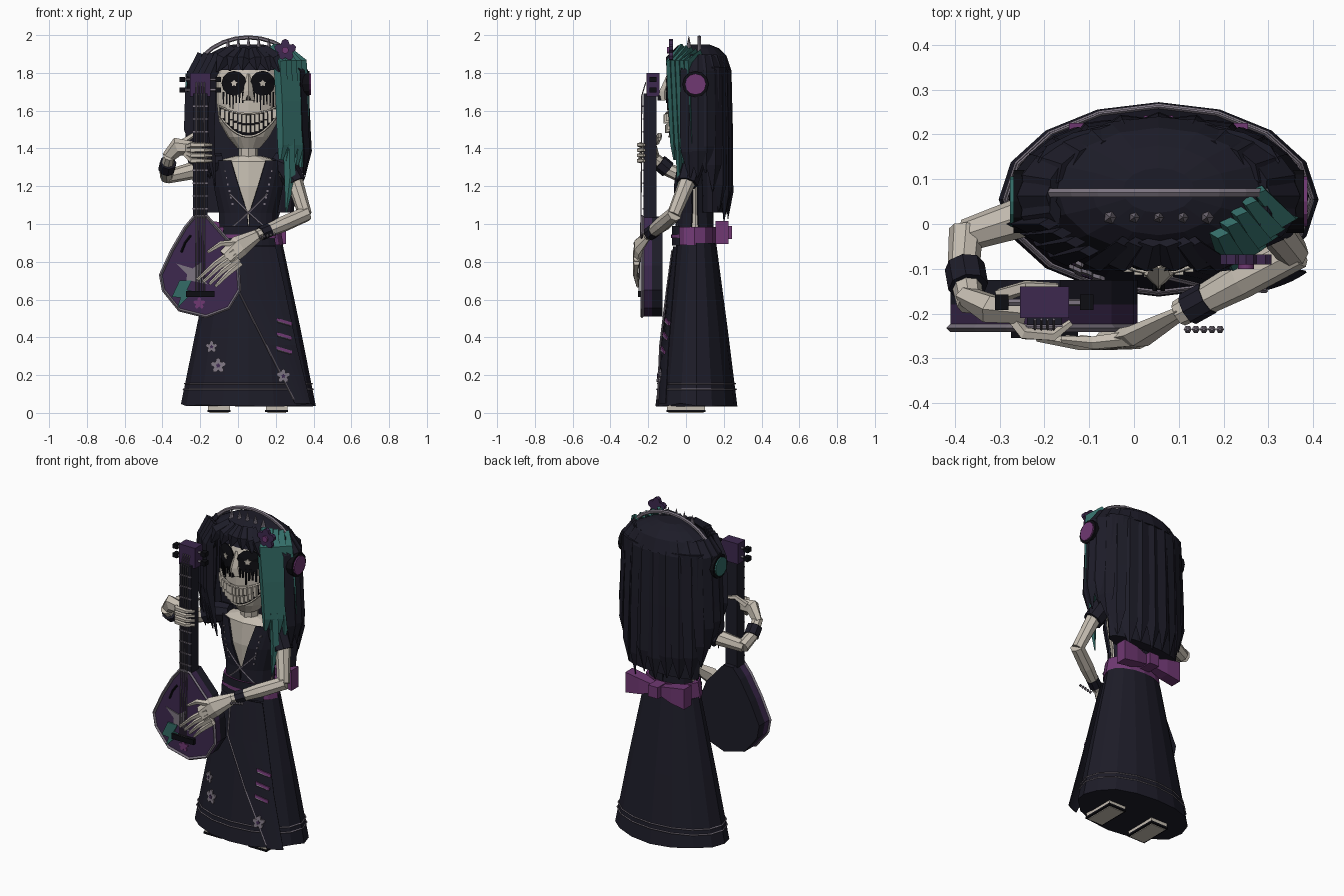
import bpy, bmesh, math, random
from mathutils import Vector, Matrix

random.seed(4)
if "Cube" in bpy.data.objects:
    bpy.data.objects.remove(bpy.data.objects["Cube"])

COLOURS = {"night cloth": (.012, .0115, .021), "black": (.004, .004, .006), "bone": (.56, .51, .44),
           "teal": (.033, .15, .135), "deep purple": (.047, .022, .077), "orchid": (.16, .04, .17),
           "lilac grey": (.2, .175, .215)}
MATS = []
for label, rgb in COLOURS.items():
    m = bpy.data.materials.new(label)
    m.use_nodes = True
    m.diffuse_color = (*rgb, 1)
    m.node_tree.nodes["Principled BSDF"].inputs["Base Color"].default_value = (*rgb, 1)
    MATS.append(m)
CLOTH, BLACK, BONE, TEAL, PURPLE, ORCHID, LILAC = range(7)
CX = .055  # body centre line
TAU = math.tau


def finish(name, bm, solid=0):
    bmesh.ops.recalc_face_normals(bm, faces=bm.faces)
    used = sorted({f.material_index for f in bm.faces})
    for f in bm.faces:
        f.material_index = used.index(f.material_index)
    me = bpy.data.meshes.new(name)
    bm.to_mesh(me)
    bm.free()
    for i in used:
        me.materials.append(MATS[i])
    ob = bpy.data.objects.new(name, me)
    bpy.context.collection.objects.link(ob)
    if solid:
        ob.modifiers.new("thickness", "SOLIDIFY").thickness = solid


def loft(bm, rings, mat, cap=True, closed=True):
    vs = [[bm.verts.new(p) for p in r] for r in rings]
    n = len(vs[0])
    faces = [bm.faces.new((a[i], a[(i + 1) % n], b[(i + 1) % n], b[i]))
             for a, b in zip(vs, vs[1:]) for i in range(n if closed else n - 1)]
    if cap:
        faces += [bm.faces.new(vs[0]), bm.faces.new(vs[-1])]
    for f in faces:
        f.material_index = mat


def tube(bm, pts, radii, mat, n=6, flat=1, ref=(0, 1, 0)):
    pts = [Vector(p) for p in pts]
    radii = radii if isinstance(radii, (list, tuple)) else [radii] * len(pts)
    rings = []
    for i, (p, r) in enumerate(zip(pts, radii)):
        t = (pts[min(i + 1, len(pts) - 1)] - pts[max(i - 1, 0)]).normalized()
        u = Vector(ref).cross(t).normalized()
        v = t.cross(u)
        rings.append([p + u * r * math.cos(TAU * k / n) + v * r * flat * math.sin(TAU * k / n)
                      for k in range(n)])
    loft(bm, rings, mat)


def box(bm, c, size, mat):
    m = Matrix.Translation(c) @ Matrix.Diagonal((*size, 1))
    for v in bmesh.ops.create_cube(bm, size=1, matrix=m)["verts"]:
        for f in v.link_faces:
            f.material_index = mat


def plate(bm, pts, y, thick, mat, fan=False):
    yf = y if callable(y) else (lambda x, z: y)
    a = [bm.verts.new((x, yf(x, z), z)) for x, z in pts]
    b = [bm.verts.new(v.co + Vector((0, thick, 0))) for v in a]
    n = len(a)
    fs = [bm.faces.new((a[i], a[(i + 1) % n], b[(i + 1) % n], b[i])) for i in range(n)]
    if fan:
        x, z = (sum(c) / n for c in zip(*pts))
        mid = bm.verts.new((x, yf(x, z), z))
        fs += [bm.faces.new((a[i], a[(i + 1) % n], mid)) for i in range(n)]
    else:
        fs.append(bm.faces.new(a))
    fs.append(bm.faces.new(b))
    for f in fs:
        f.material_index = mat


def petals(x, z, r, n=20, depth=.45):
    # Five rounded petals; depth 0 gives a disc
    return [(x + k * math.sin(t), z + k * math.cos(t)) for t in (TAU * i / n for i in range(n))
            for k in [r * (1 - depth + depth * abs(math.cos(2.5 * t)))]]


def oval(z, a, b, cy, n=16):
    return [(CX + a * math.cos(TAU * i / n), cy + b * math.sin(TAU * i / n), z) for i in range(n)]


def size_at(rows, z):
    for (z0, *s0), (z1, *s1) in zip(rows, rows[1:]):
        if z <= z1:
            break
    t = max(0, min(1, (z - z0) / (z1 - z0)))
    return [p + (q - p) * t for p, q in zip(s0, s1)]


def front_of(rows, cy, off):
    def f(x, z):
        a, b = size_at(rows, z)
        return cy - b * math.sqrt(max(0, 1 - ((x - CX) / a) ** 2)) - off
    return f


def strip(bm, rows, y, mat, m=5):
    loft(bm, [[(x0 + (x1 - x0) * k / m, y(x0 + (x1 - x0) * k / m, z), z) for k in range(m + 1)]
              for z, x0, x1 in rows], mat, cap=False, closed=False)


def mirrored(rows):
    return [(z, 2 * CX - x1, 2 * CX - x0) for z, x0, x1 in rows]


# Long skirt with a ragged hem, trims and a wrapped front panel
SKIRT = [(.04, .357, .217), (.45, .275, .165), (.9, .18, .105)]
bm = bmesh.new()
rings = [oval(z, a, b, .055) for z, a, b in SKIRT]
rings[0] = [(x, y, z + random.uniform(-.008, .012)) for x, y, z in rings[0]]
loft(bm, rings, CLOTH)
finish("skirt", bm)
bm = bmesh.new()
for z in (.125, .155):
    a, b = size_at(SKIRT, z)
    ring = oval(z, a + .004, b + .004, .055)
    tube(bm, ring + ring[:1], .004, LILAC, 4, ref=(0, 0, 1))
finish("hem_trim", bm)
skirt_front = front_of(SKIRT, .055, .012)


def on_wrap(x, z):
    # The panel hangs flatter than the skirt beneath it
    return (skirt_front(x, z) + skirt_front(CX, z)) / 2 - .004


bm = bmesh.new()
strip(bm, [(.88, 0, .2), (.65, 0, .25), (.36, .147, .31), (.05, .3, .385)], on_wrap, CLOTH)
finish("skirt_wrap_panel", bm, .005)
bm = bmesh.new()
tube(bm, [(x, on_wrap(x, z) - .004, z) for x, z in ((0, .86), (0, .65), (.147, .36), (.295, .07))], .005, LILAC, 4)
for z in (.475, .4, .325):
    plate(bm, [(.205, z + .012), (.285, z - .012), (.285, z + .004), (.205, z + .028)],
          lambda x, z: on_wrap(x, z) - .007, .008, ORCHID)
    tube(bm, [(x, on_wrap(x, z) - .005, z + dz) for x, dz in ((.21, .008), (.28, -.012))], .004, LILAC, 4)
for x, z, r in ((-.14, .35, .033), (-.105, .25, .042), (.24, .195, .038)):
    y = (lambda u, v: on_wrap(u, v) - .007) if x > 0 else (lambda u, v: skirt_front(u, v) + .004)
    plate(bm, petals(x, z, r), y, .009, LILAC, fan=True)
    plate(bm, petals(x, z, r * .3), lambda u, v: y(u, v) - .003, .005, PURPLE, fan=True)
finish("skirt_ornaments", bm)

# Shoes
for side, x in (("right", -.1), ("left", .205)):
    bm = bmesh.new()
    box(bm, (x, 0, .025), (.115, .2, .04), BONE)
    box(bm, (x, 0, .01), (.122, .208, .012), BLACK)
    box(bm, (x, 0, .003), (.1, .185, .006), BONE)
    finish(side + "_shoe", bm)

# Torso, neck and open jacket
TORSO = [(.88, .15, .085), (1.05, .14, .08), (1.2, .17, .095), (1.33, .185, .085), (1.36, .07, .06)]
bm = bmesh.new()
loft(bm, [oval(z, a, b, .05, 12) for z, a, b in TORSO], BONE)
tube(bm, [(CX, .04, 1.33), (CX, .03, 1.47)], .052, BONE, 8)
finish("torso", bm)
bm = bmesh.new()
on_chest = front_of(TORSO, .05, .014)
LAPEL = [(1.335, -.135, -.035), (1.2, -.12, .005), (1.06, -.092, .05), (.96, -.09, CX)]
for rows in (LAPEL, mirrored(LAPEL)):
    strip(bm, rows, on_chest, CLOTH)
    strip(bm, rows, lambda x, z: .1 - on_chest(x, z), CLOTH)
finish("jacket", bm, .01)
bm = bmesh.new()
for s in (-1, 1):
    tube(bm, [(CX + s * dx, on_chest(CX + s * dx, z) - .012, z) for dx, z in ((-.1, 1.16), (0, 1.06), (.09, .98))],
         .005, LILAC, 5)
    for i in range(6):
        x, z = CX + s * (.125 - i * .008), 1.28 - i * .035
        box(bm, (x, on_chest(x, z) - .008, z), (.01, .012, .01), LILAC)
finish("chains_and_studs", bm)

# Sash with a dark front, and a bow behind
SASH = [(.89, .185, .112), (.985, .168, .112)]
bm = bmesh.new()
loft(bm, [oval(z, a, b, .045, 12) for z, a, b in SASH], ORCHID)
sash_front = front_of(SASH, .045, .008)
strip(bm, [(.885, -.09, .2), (.99, -.075, .185)], sash_front, CLOTH, 8)
strip(bm, [(.925, -.08, .2), (.945, -.08, .2)], lambda x, z: sash_front(x, z) - .005, ORCHID, 8)
for s in (-1, 1):
    loft(bm, [[(CX + s * dx, .19 + j * hy, .955 + k * hz) for j, k in ((-1, -1), (1, -1), (1, 1), (-1, 1))]
              for dx, hz, hy in ((.015, .025, .02), (.11, .048, .035), (.2, .062, .035))], ORCHID)
box(bm, (CX, .2, .955), (.065, .085, .07), ORCHID)
finish("sash_and_bow", bm)

# Skull with dark sockets, drips and a wide toothy grin
HEAD = [(1.4, .06, .07), (1.46, .11, .11), (1.54, .155, .128), (1.64, .168, .13), (1.78, .168, .128), (1.89, .11, .09)]
bm = bmesh.new()
loft(bm, [oval(z, a, b, .03) for z, a, b in HEAD], BONE)
tube(bm, [(CX, -.085, 1.79), (CX, -.115, 1.7), (CX, -.112, 1.655)], [.015, .026, .034], BONE, 4)
finish("skull", bm)
bm = bmesh.new()
face, face2 = front_of(HEAD, .03, .007), front_of(HEAD, .03, .011)
for s in (-1, 1):
    ex = CX + s * .076
    plate(bm, petals(ex, 1.745, .066, n=12, depth=0), face, .01, BLACK, fan=True)
    plate(bm, petals(ex, 1.745, .02, n=10), face2, .006, BONE, fan=True)
    plate(bm, [(CX + s * .006, 1.68), (CX + s * .014, 1.655), (CX + s * .004, 1.655)], -.15, .02, BLACK)
    for i in range(7):
        x, low = CX + s * (.03 + i * .017), random.uniform(1.6, 1.65)
        plate(bm, [(x - .005, 1.7), (x + .005, 1.7), (x + .003, low), (x - .003, low)], face, .009, BLACK)
finish("eyes_and_drips", bm)
bm = bmesh.new()
N = 13
us = [-1 + 2 * i / N for i in range(N + 1)]
top = [(CX + .152 * u, 1.583 + .04 * u * u) for u in us]
low = [(CX + .152 * u, 1.462 + .11 * u * u) for u in us]
for i in range(N):
    plate(bm, [top[i], top[i + 1], low[i + 1], low[i]], face, .012, BLACK)
    u = (us[i] + us[i + 1]) / 2
    x = CX + .148 * u
    for z, h in ((1.555 + .047 * u * u, .023), (1.502 + .082 * u * u, .021)):
        box(bm, (x, face(x, z) - .004, z), (.0195, .02, 2 * h * (1 - .45 * u * u)), BONE)
for curve in (top, low):
    tube(bm, [(x, face(x, z) - .002, z) for x, z in curve], .006, BONE, 5)
finish("grin", bm)

# Hair: crown, back mass and pointed locks
bm = bmesh.new()
loft(bm, [oval(z, a, b, .075) for z, a, b in ((1.815, .285, .165), (1.89, .225, .14), (1.93, .15, .1), (1.95, .08, .05))], CLOTH)
loft(bm, [oval(z, a, b, .14) for z, a, b in ((1.06, .24, .065), (1.5, .28, .085), (1.83, .27, .09))], CLOTH)
for i in range(15):
    t = math.radians(-14 + 208 * i / 14)
    n = Vector((math.cos(t), math.sin(t), 0))
    low = random.uniform(.98, 1.06) + .26 * abs(n.x) ** 5
    tube(bm, [(CX + k * .305 * n.x, .06 + k * .165 * n.y, z) for k, z in
              ((.78, 1.89), (.97, 1.81), (1.01, 1.5), (1.04, low + .14), (.98, low))],
         [.04, .052, .054, .047, .004], CLOTH, 4, .4, n)
for i in range(4):
    x = -.15 - .03 * i
    tube(bm, [(x + .05, -.06 + .02 * i, 1.9), (x, -.075 + .025 * i, 1.78), (x - .01, -.06 + .02 * i, 1.5),
              (x + .03, -.03, 1.2 + .04 * i)], [.025, .038, .036, .004], CLOTH, 4, .5)
for dx in (-.15, -.09, -.03, .04, .1, .15):
    tube(bm, [(CX + dx * .5, -.04, 1.925), (CX + dx * .9, -.088, 1.875), (CX + dx * 1.1, -.1, 1.805 + .1 * abs(.15 - abs(dx)))],
         [.03, .04, .006], CLOTH, 4, .5)
finish("hair", bm)
bm = bmesh.new()
for i in range(5):
    x, dy = .222 + .027 * i, .024 * i
    tube(bm, [(.19 + .022 * i, dy - .02, 1.945 - .01 * i), (x, dy - .085, 1.86), (x + .012, dy - .075, 1.65),
              (x + .017, dy - .065, 1.42), (x + .005, dy - .06, 1.34 - .01 * i)],
         [.024, .034, .035, .03, .012], TEAL, 4, .6)
tube(bm, [(.27, -.04, 1.45), (.275, -.035, 1.25), (.255, -.035, 1.06)], [.03, .03, .004], TEAL, 4, .5)
finish("teal_locks", bm)

# Headphones with studs, and a flower
bm = bmesh.new()
tube(bm, [(CX + .305 * math.cos(t), .07, 1.73 + .258 * math.sin(t)) for t in (math.pi * i / 14 for i in range(15))],
     .011, LILAC, 6)
for i in range(5):
    x = CX + (i - 2) * .054
    tube(bm, [(x, .015, 1.925), (x, .015, 1.996 - .006 * abs(i - 2))], [.016, .001], LILAC, 5)
for s, mat in ((-1, TEAL), (1, ORCHID)):
    x = CX + s * .27
    tube(bm, [(x, .05, 1.74), (x + s * .054, .05, 1.74)], .07, BLACK, 12)
    tube(bm, [(x, .05, 1.74), (x + s * .062, .05, 1.74)], .056, mat, 12)
finish("headphones", bm)
bm = bmesh.new()
plate(bm, petals(.25, 1.92, .06, depth=.35), -.09, .022, PURPLE, fan=True)
plate(bm, petals(.25, 1.92, .018, depth=0), -.1, .02, ORCHID, fan=True)
finish("hair_flower", bm)

# Guitar
bm = bmesh.new()
BODY = [(-.23, 1.04), (-.165, 1.04), (-.05, .91), (0, .78), (.008, .65), (-.05, .555), (-.17, .51),
        (-.31, .545), (-.395, .65), (-.41, .73), (-.35, .86), (-.28, .98)]
plate(bm, BODY, -.232, .052, PURPLE)
plate(bm, BODY, -.18, .055, CLOTH)
tube(bm, [(x, -.232, z) for x, z in BODY + BODY[:1]], .009, LILAC, 4)
plate(bm, [(-.325, .79), (-.24, .765), (-.19, .8), (-.2, .73), (-.16, .68), (-.25, .7), (-.275, .68), (-.27, .735)], -.238, .008, LILAC)
plate(bm, [(-.31, .7), (-.245, .7), (-.27, .65), (-.235, .645), (-.32, .555), (-.305, .61), (-.35, .615)], -.241, .009, TEAL)
plate(bm, petals(-.205, .58, .032), -.238, .008, ORCHID, fan=True)
tube(bm, [(-.25, -.234, .94), (-.28, -.234, .9), (-.3, -.234, .85)], .006, BLACK, 4)
box(bm, (-.2, -.242, .63), (.15, .026, .032), BLACK)
finish("guitar_body", bm)
bm = bmesh.new()
box(bm, (-.2, -.19, 1.32), (.078, .07, .74), CLOTH)
box(bm, (-.2, -.175, 1.738), (.11, .07, .125), PURPLE)
for i in range(9):
    box(bm, (-.2, -.227, 1.08 + .068 * i), (.08, .006, .007), LILAC)
for i in range(4):
    x = -.221 + .014 * i
    tube(bm, [(x, -.25, .63), (x, -.238, 1.05), (x, -.234, 1.68), (x, -.213, 1.75)], .003, LILAC, 4)
for s in (-1, 1):
    for z in (1.71, 1.765):
        tube(bm, [(-.2, -.175, z), (-.2 + s * .09, -.175, z)], .008, LILAC, 5)
        box(bm, (-.2 + s * .095, -.175, z), (.03, .035, .026), BLACK)
finish("guitar_neck", bm)

# Right arm, bent up to the guitar neck
bm = bmesh.new()
tube(bm, [(-.12, .05, 1.31), (-.25, .015, 1.28), (-.375, -.025, 1.25)], [.045, .045, .036], BONE, 8)
tube(bm, [(-.375, -.012, 1.25), (-.38, -.1, 1.29), (-.365, -.18, 1.36)], [.038, .036, .03], BONE, 8, ref=(0, 0, 1))
tube(bm, [(-.378, -.095, 1.288), (-.37, -.14, 1.325)], .045, CLOTH, 8, ref=(0, 0, 1))
tube(bm, [(-.375, -.16, 1.35), (-.32, -.19, 1.41), (-.245, -.2, 1.4)], [.032, .05, .038], BONE, 6, .7)
for i in range(4):
    z = 1.335 + .028 * i
    tube(bm, [(-.28, -.2, 1.37 + .012 * i), (-.245, -.245, z), (-.18, -.25, z), (-.14, -.22, z)],
         [.014, .015, .013, .008], BONE, 5, ref=(0, 0, 1))
tube(bm, [(-.3, -.16, 1.43), (-.24, -.14, 1.47), (-.17, -.14, 1.45)], [.018, .015, .009], BONE, 5)
finish("right_arm", bm)

# Left arm, reaching across to the strings
bm = bmesh.new()
tube(bm, [(.2, .05, 1.31), (.3, .01, 1.23), (.355, -.065, 1.05)], [.045, .045, .036], BONE, 8)
tube(bm, [(.365, -.06, 1.055), (.24, -.125, 1.0), (.1, -.2, .94)], [.04, .042, .03], BONE, 8, ref=(0, 0, 1))
tube(bm, [(.165, -.165, .968), (.12, -.19, .949)], .038, CLOTH, 8, ref=(0, 0, 1))
tube(bm, [(.11, -.195, .945), (.01, -.25, .885), (-.06, -.262, .82)], [.03, .058, .05], BONE, 6, .45)
for i in range(4):
    tube(bm, [(-.02 + .012 * i, -.262, .86 - .022 * i), (-.12 + .02 * i, -.268, .79 - .02 * i),
              (-.215 + .032 * i, -.255, .705 - .012 * i)], [.018, .014, .008], BONE, 5)
tube(bm, [(.0, -.255, .9), (-.09, -.265, .895), (-.16, -.258, .85)], [.018, .015, .008], BONE, 5)
finish("left_arm", bm)
bm = bmesh.new()
for i in range(5):
    x, z = .12 + .018 * i, .93 + .004 * i
    tube(bm, [(x, -.235, z - .009), (x, -.235, z), (x, -.235, z + .009)], [.003, .009, .003], LILAC, 6)
finish("bracelet_beads", bm)

# Short sleeves
bm = bmesh.new()
tube(bm, [(.19, .05, 1.345), (.25, .035, 1.31), (.305, .005, 1.215)], [.045, .062, .058], CLOTH, 8)
tube(bm, [(-.08, .05, 1.33), (-.15, .045, 1.315), (-.24, .025, 1.285)], [.045, .062, .058], CLOTH, 8)
finish("sleeves", bm)
